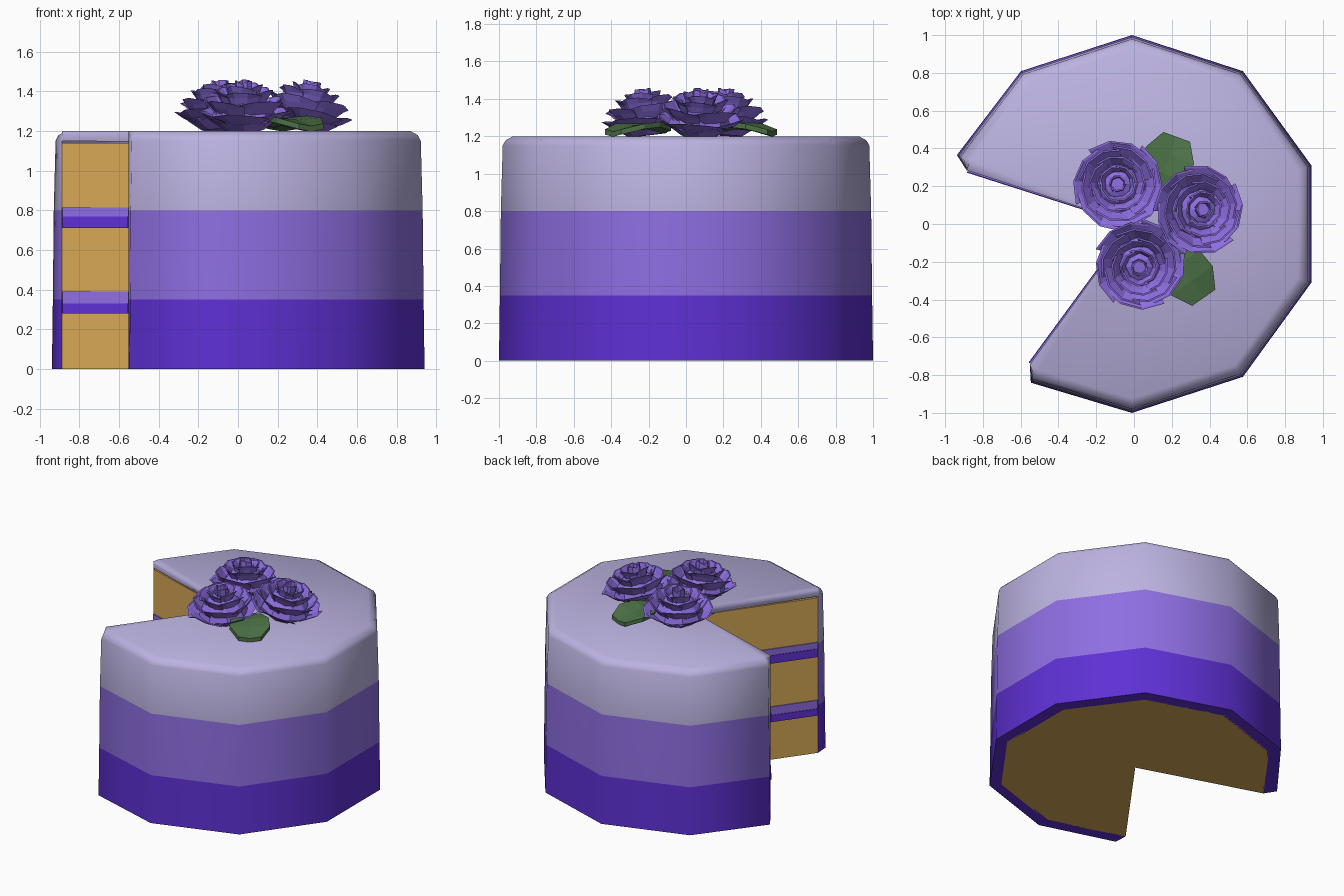
import bpy, bmesh, math, random
from mathutils import Matrix, Vector

if "Cube" in bpy.data.objects:
    bpy.data.objects.remove(bpy.data.objects["Cube"])

random.seed(4)
CX = -0.011                       # cake axis, offset so the cut cake is centred


def mat(name, r, g, b):
    m = bpy.data.materials.new(name)
    m.diffuse_color = (r, g, b, 1)
    m.use_nodes = True
    m.node_tree.nodes["Principled BSDF"].inputs["Base Color"].default_value = m.diffuse_color
    return m


DARK = mat("deep violet frosting", .112, .03, .66)
MID = mat("violet frosting", .27, .157, .76)
LIGHT = mat("pale lilac frosting", .50, .45, .75)
SPONGE = mat("golden sponge", .68, .39, .095)
GREEN = mat("leaf green", .073, .17, .062)


def finish(bm, name, mats, smooth=False, normals=True):
    if normals:
        bmesh.ops.recalc_face_normals(bm, faces=bm.faces)
    for f in bm.faces:
        f.smooth = smooth
    me = bpy.data.meshes.new(name)
    bm.to_mesh(me)
    bm.free()
    for m in mats:
        me.materials.append(m)
    ob = bpy.data.objects.new(name, me)
    bpy.context.collection.objects.link(ob)
    return ob


def polar(r, deg, z):
    a = math.radians(deg)
    return Vector((CX + r * math.cos(a), r * math.sin(a), z))


# Frosting shell: ten-sided wall with two sides cut away and rounded cut corners
def frosting():
    bm = bmesh.new()
    prof = [(1.0, 0), (.995, .35), (.99, .80), (.98, 1.15), (.965, 1.178), (.925, 1.2)]
    angles = [162, 158.5] + [126 - 36 * i for i in range(7)] + [-122.5, -126]
    cols = []
    for i, a in enumerate(angles):
        end = i in (0, len(angles) - 1)
        k = .996 if i in (1, len(angles) - 2) else 1
        cols.append([bm.verts.new(polar(.92 if end else r * k, a, z)) for r, z in prof])
    for a, b in zip(cols, cols[1:]):
        for j in range(len(prof) - 1):
            try:
                f = bm.faces.new((a[j], a[j + 1], b[j + 1], b[j]))
                f.material_index = min(j, 2)
            except ValueError:
                pass
    # flat top and the pale strip along both cut edges
    top = bm.verts.new((CX, 0, 1.2))
    low = bm.verts.new((CX, 0, 1.14))
    for a, b in zip(cols, cols[1:]):
        bm.faces.new((top, b[-1], a[-1])).material_index = 2
    for c in (cols[0], cols[-1]):
        bm.faces.new((top, c[5], c[4], c[3], low)).material_index = 2
    bmesh.ops.recalc_face_normals(bm, faces=bm.faces)
    # bottom rim
    for i in range(len(angles) - 1):
        vs = [bm.verts.new(p) for p in (cols[i][0].co, cols[i + 1][0].co,
                                        polar(.92, angles[i + 1], 0) * .985,
                                        polar(.92, angles[i], 0) * .985)]
        f = bm.faces.new(vs)
        f.normal_update()
        if f.normal.z > 0:
            f.normal_flip()
    finish(bm, "frosting", [DARK, MID, LIGHT], smooth=True, normals=False)


# Cake layers: prisms with the slice removed
def layer(name, z0, z1, m, r=.92, bulge=0.0):
    bm = bmesh.new()
    angs = [162 + 60 * bulge] + [126 - 36 * i for i in range(7)] + [-126 - 60 * bulge]
    ring = [polar(r, a, z0) for a in angs] + [polar(bulge, 198, z0)]
    f = bm.faces.new([bm.verts.new(p) for p in ring])
    ext = bmesh.ops.extrude_face_region(bm, geom=[f])
    bmesh.ops.translate(bm, vec=(0, 0, z1 - z0),
                        verts=[v for v in ext["geom"] if isinstance(v, bmesh.types.BMVert)])
    finish(bm, name, [m])


frosting()
layer("sponge_bottom", 0, .28, SPONGE)
layer("sponge_middle", .39, .71, SPONGE)
layer("sponge_top", .815, 1.14, SPONGE)
for n, z0, z1, z2 in (("lower", .28, .33, .39), ("upper", .71, .77, .815)):
    layer(n + "_filling_dark", z0, z1, DARK, .915, .012)
    layer(n + "_filling_light", z1, z2, MID, .915, .008)


# Roses: rings of cupped petals around a closed core
def rose(name, x, y, spin, tilt, toward):
    bm = bmesh.new()
    core = [(.10, 0), (.17, .05), (.145, .11), (.09, .17), (.035, .2)]
    rows = [[bm.verts.new((r * math.cos(math.tau * i / 8), r * math.sin(math.tau * i / 8), z))
             for i in range(8)] for r, z in core]
    for a, b in zip(rows, rows[1:]):
        for i in range(8):
            bm.faces.new((a[i], a[(i + 1) % 8], b[(i + 1) % 8], b[i]))
    bm.faces.new(rows[-1])
    bm.faces.new(rows[0][::-1])
    bmesh.ops.recalc_face_normals(bm, faces=bm.faces)
    # ring = petal count, then (radius, height) at base, belly and lip
    rings = [(5, (.10, .02), (.19, .065), (.235, .10)),
             (5, (.11, .05), (.175, .125), (.20, .16)),
             (5, (.09, .10), (.13, .175), (.15, .205)),
             (4, (.06, .12), (.085, .20), (.098, .23)),
             (3, (.03, .13), (.045, .21), (.045, .25))]
    t = .009
    for k, (n, *prof) in enumerate(rings):
        for p in range(n):
            a0 = spin + k * .65 + math.tau * p / n + random.uniform(-.06, .06)
            span = math.tau / n * 1.22
            sides = []
            for off in (0, -t):
                grid = []
                for j, (r, z) in enumerate(prof):
                    row = []
                    for i in range(4):
                        s = i / 3 - .5
                        droop = .018 * (abs(s) > .4) * (j == 2)
                        rr = r * (1 + .10 * s) + off
                        row.append(bm.verts.new((rr * math.cos(a0 + s * span),
                                                 rr * math.sin(a0 + s * span), z - droop)))
                    grid.append(row)
                sides.append(grid)
            for g, flip in ((sides[0], False), (sides[1], True)):
                for j in range(2):
                    for i in range(3):
                        q = (g[j][i], g[j][i + 1], g[j + 1][i + 1], g[j + 1][i])
                        bm.faces.new(q[::-1] if flip else q)
            # close the petal edge
            o, q = sides
            rim = lambda g: [g[0][0], g[1][0]] + g[2] + [g[1][3], g[0][3]]
            ro, rq = rim(o), rim(q)
            for i in range(len(ro) - 1):
                bm.faces.new((ro[i], ro[i + 1], rq[i + 1], rq[i]))
    axis = Vector((-math.sin(toward), math.cos(toward), 0))
    bm.transform(Matrix.Translation((x, y, 1.205)) @ Matrix.Rotation(tilt, 4, axis))
    finish(bm, name, [MID], normals=False)


rose("rose_back", -.08, .20, .3, .07, math.radians(120))
rose("rose_right", .325, .07, 1.1, .20, math.radians(10))
rose("rose_front", .03, -.205, .8, .12, math.radians(-95))


# Leaves: folded, arched blades
def leaf(name, x, y, deg, length):
    bm = bmesh.new()
    halfw = [.07, .125, .135, .075]
    arch = [.035, .055, .045, .015]
    layers = []
    for dz in (0, -.028):
        layers.append([[bm.verts.new((length * i / 3, s * w, h + dz - (.012 if s == 0 else 0)))
                        for s in (-1, 0, 1)] for i, (w, h) in enumerate(zip(halfw, arch))])
    for g in layers:
        for i in range(3):
            for j in range(2):
                bm.faces.new((g[i][j], g[i + 1][j], g[i + 1][j + 1], g[i][j + 1]))
    loop = lambda g: [r[0] for r in g] + [g[3][1]] + [r[2] for r in g[::-1]] + [g[0][1]]
    a, b = loop(layers[0]), loop(layers[1])
    for i in range(len(a)):
        k = (i + 1) % len(a)
        bm.faces.new((a[i], a[k], b[k], b[i]))
    bm.transform(Matrix.Translation((x, y, 1.222)) @ Matrix.Rotation(math.radians(deg), 4, 'Z'))
    finish(bm, name, [GREEN])


leaf("leaf_back", .12, .17, 70, .31)
leaf("leaf_front", .18, -.12, -55, .33)
